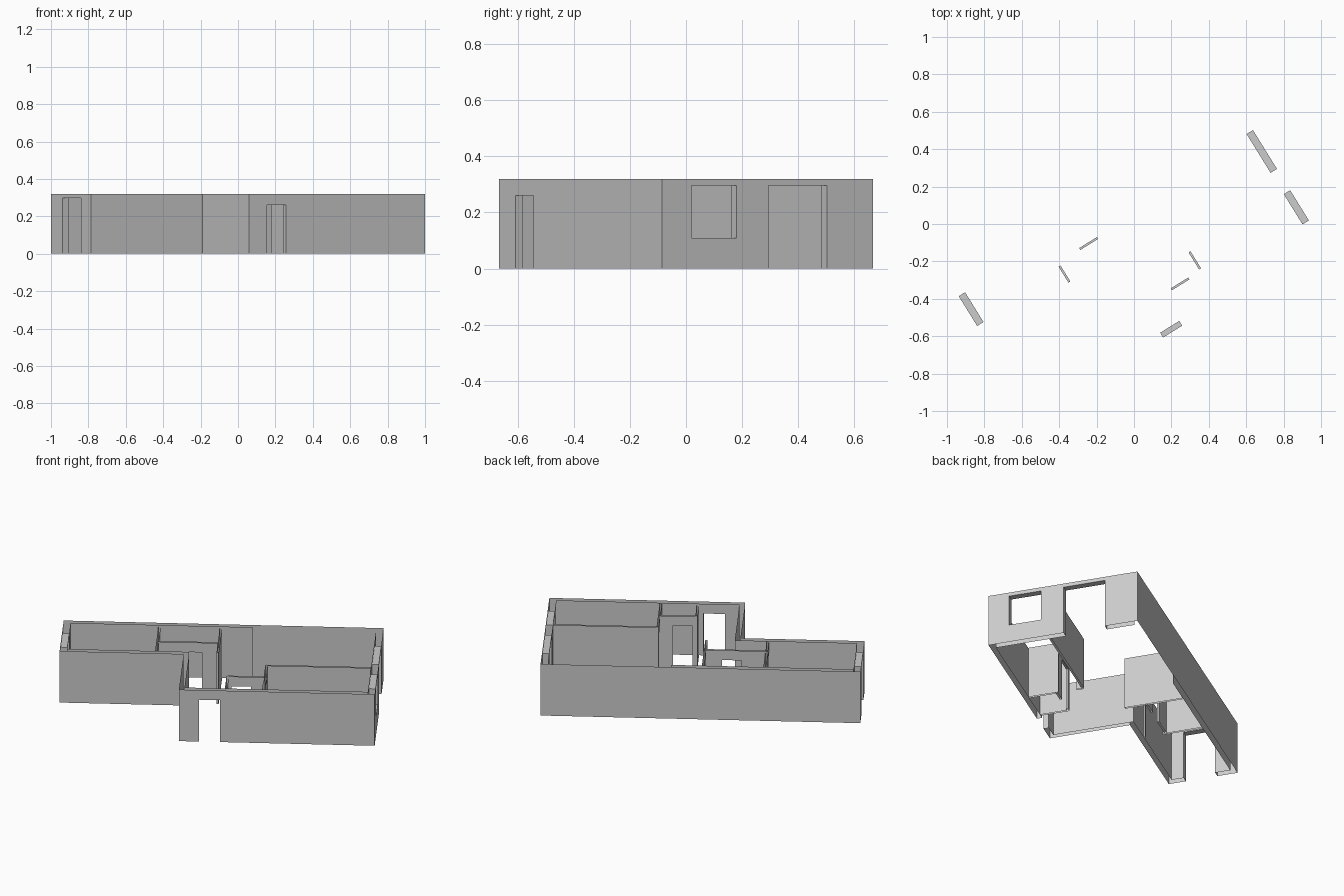
import bpy, bmesh, math
from mathutils import Vector

cube = bpy.data.objects.get("Cube")
if cube:
    bpy.data.objects.remove(cube)

HEIGHT = 0.32
DOOR = 0.26
ANGLE = math.radians(31.76)

plaster = bpy.data.materials.new("wall_grey")
plaster.use_nodes = True
grey = (0.6, 0.6, 0.6, 1)
plaster.diffuse_color = grey
plaster.node_tree.nodes["Principled BSDF"].inputs["Base Color"].default_value = grey


def quad(bm, points, facing):
    face = bm.faces.new([bm.verts.new(p) for p in points])
    face.normal_update()
    if face.normal.dot(facing) < 0:
        face.normal_flip()


def upright(bm, a, b, z0, z1, facing):
    if z1 - z0 > 1e-4 and (Vector(b) - Vector(a)).length > 1e-4:
        quad(bm, [(*a, z0), (*b, z0), (*b, z1), (*a, z1)], facing)


def sheet(bm, a, b, hole, facing):
    """One upright wall face, divided around an optional opening."""
    if not hole:
        upright(bm, a, b, 0, HEIGHT, facing)
        return
    axis = 0 if abs(a[0] - b[0]) > abs(a[1] - b[1]) else 1
    if a[axis] > b[axis]:
        a, b = b, a
    s0, s1, z0, z1 = hole

    def at(s):
        return (s, a[1]) if axis == 0 else (a[0], s)

    upright(bm, a, at(s0), 0, HEIGHT, facing)
    upright(bm, at(s1), b, 0, HEIGHT, facing)
    upright(bm, at(s0), at(s1), z1, HEIGHT, facing)
    upright(bm, at(s0), at(s1), 0, z0, facing)


def wall(name, a, b, c, d, hole=None, caps=""):
    """Hollow wall with outer face a-b and inner face c-d, plus opening reveals."""
    bm = bmesh.new()
    axis = 0 if abs(a[0] - b[0]) > abs(a[1] - b[1]) else 1
    other = 1 - axis
    out = Vector((0, 0, 0))
    out[other] = a[other] - c[other]
    along = Vector((0, 0, 0))
    along[axis] = b[axis] - a[axis]
    sheet(bm, a, b, hole, out)
    sheet(bm, c, d, hole, -out)
    if "a" in caps:
        upright(bm, a, c, 0, HEIGHT, -along)
    if "b" in caps:
        upright(bm, b, d, 0, HEIGHT, along)
    if hole:
        s0, s1, z0, z1 = hole

        def at(s, t):
            return (s, t) if axis == 0 else (t, s)

        near, far = a[other], c[other]
        inward = Vector((0, 0, 0))
        inward[axis] = 1
        upright(bm, at(s0, near), at(s0, far), z0, z1, inward)
        upright(bm, at(s1, near), at(s1, far), z0, z1, -inward)
        for z, up in ((z1, -1), (z0, 1)):
            if z > 0:
                quad(bm, [(*at(s0, near), z), (*at(s1, near), z),
                          (*at(s1, far), z), (*at(s0, far), z)], Vector((0, 0, up)))
    mesh = bpy.data.meshes.new(name)
    bm.to_mesh(mesh)
    bm.free()
    mesh.materials.append(plaster)
    obj = bpy.data.objects.new(name, mesh)
    obj.rotation_euler.z = ANGLE
    bpy.context.collection.objects.link(obj)


def partition(name, a, b, hole=None, caps="", thick=0.012):
    """Thin inner wall centred on the line a-b."""
    h = thick / 2
    dx, dy = (0, h) if abs(a[0] - b[0]) > abs(a[1] - b[1]) else (h, 0)
    wall(name, (a[0] + dx, a[1] + dy), (b[0] + dx, b[1] + dy),
         (a[0] - dx, a[1] - dy), (b[0] - dx, b[1] - dy), hole, caps)


# Outer shell: L-shaped plan
W, E, S, N = -1.0, 0.805, -0.598, 0.285
STEP_U, STEP_V = -0.3, -0.123
END, SIDE = 0.04, 0.03
w, e, s, n = W + END, E - END, S + SIDE, N - SIDE
su, sv = STEP_U + SIDE, STEP_V + SIDE

wall("recessed_front_wall", (W, STEP_V), (STEP_U, STEP_V), (w, sv), (su, sv))
wall("step_wall", (STEP_U, STEP_V), (STEP_U, S), (su, sv), (su, s))
wall("entrance_wall", (STEP_U, S), (E, S), (su, s), (e, s), (-0.187, -0.067, 0, DOOR))
wall("back_wall", (E, N), (W, N), (0.07, n), (w, n))
wall("west_end_wall", (W, N), (W, STEP_V), (w, n), (w, sv), (-0.022, 0.165, 0, 0.297))

# East end wall is split between its window and its wide doorway
MID = -0.22
wall("east_window_wall", (E, S), (E, MID), (e, s), (e, MID), (-0.476, -0.286, 0.11, 0.297))
wall("east_door_wall", (E, MID), (E, N), (e, MID), (e, n), (-0.152, 0.092, 0, 0.297))

# Inner partitions
BED_U, BATH_V, HALL_U = -0.457, 0.039, -0.11
partition("west_room_partition", (BED_U, sv), (BED_U, n), (-0.082, 0.019, 0, DOOR))
partition("back_room_partition", (BED_U, BATH_V), (HALL_U, BATH_V), (-0.317, -0.205, 0, DOOR))
partition("hall_partition", (HALL_U, -0.09), (HALL_U, n), caps="a")

ROOM_U, ROOM_V, WASH_V, WASH_U = 0.174, -0.245, -0.402, -0.036
partition("east_room_side", (ROOM_U, s), (ROOM_U, ROOM_V), (-0.39, -0.283, 0, DOOR), "b")
partition("east_room_back", (ROOM_U, ROOM_V), (e, ROOM_V), caps="a")
partition("washroom_back", (WASH_U, WASH_V), (ROOM_U, WASH_V), (-0.014, 0.096, 0, DOOR), "a")
partition("washroom_side", (WASH_U, s), (WASH_U, WASH_V), caps="b")
